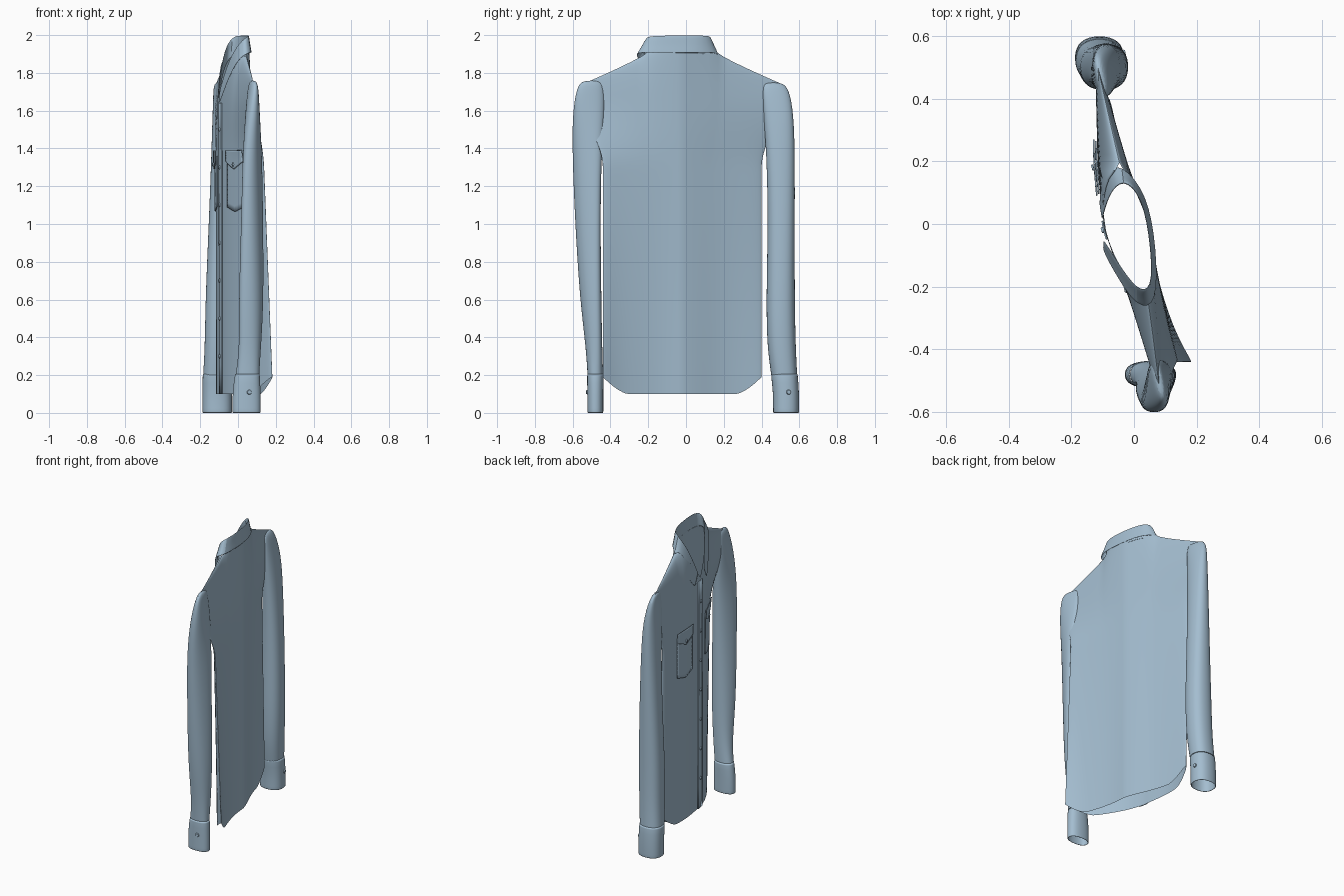
import bpy
import bmesh
from math import sin, cos, pi, sqrt, copysign
from mathutils import Vector, Matrix

if "Cube" in bpy.data.objects:
    bpy.data.objects.remove(bpy.data.objects["Cube"])

cloth = bpy.data.materials.new("pale_blue_cloth")
cloth.use_nodes = True
COLOUR = (0.37, 0.51, 0.63, 1)
cloth.diffuse_color = COLOUR
cloth.node_tree.nodes["Principled BSDF"].inputs["Base Color"].default_value = COLOUR


def finish(name, bm, subdivide=0, thickness=0):
    """Turn a bmesh into a smooth shaded, coloured object."""
    mesh = bpy.data.meshes.new(name)
    bm.to_mesh(mesh)
    bm.free()
    mesh.materials.append(cloth)
    obj = bpy.data.objects.new(name, mesh)
    bpy.context.collection.objects.link(obj)
    if thickness:
        shell = obj.modifiers.new("Thickness", 'SOLIDIFY')
        shell.thickness = thickness
    if subdivide:
        smooth = obj.modifiers.new("Smooth", 'SUBSURF')
        smooth.levels = smooth.render_levels = subdivide
    bpy.ops.object.select_all(action='DESELECT')
    obj.select_set(True)
    bpy.context.view_layer.objects.active = obj
    bpy.ops.object.shade_smooth_by_angle(angle=pi / 4)
    return obj


def grid(name, rows, flip=False, closed=False, cap=False, **kw):
    """Skin a list of point rows with quads."""
    bm = bmesh.new()
    verts = [[bm.verts.new(p) for p in row] for row in rows]
    count = len(rows[0])
    for low, high in zip(verts, verts[1:]):
        for c in range(count if closed else count - 1):
            d = (c + 1) % count
            quad = [low[c], low[d], high[d], high[c]]
            bm.faces.new(quad[::-1] if flip else quad)
    if cap:
        bm.faces.new(verts[0])
    return finish(name, bm, **kw)


# Torso shape: v runs across from -1 to 1, t runs up from 0 to 1
CENTRE_Y = -0.02
NECK = 0.37
HEIGHT = 1.75
TURN = -0.27


def shoulder_blend(z):
    s = min(max((z - 1.3) / 0.38, 0), 1)
    return s * s * (3 - 2 * s)


def half_width(z):
    return 0.42 + 0.11 * shoulder_blend(z)


def torso_point(v, t, front):
    a = abs(v)
    neck = sqrt(max(0, 1 - (v / NECK) ** 2))
    hem = 0.1 + 0.09 * max(0, (a - 0.68) / 0.32) ** 1.5
    slope = max(0, (a - NECK) / (1 - NECK))
    top = 1.9 - 0.16 * slope ** 0.9
    top += -0.24 * max(0, 1 - a / NECK) if front else 0.02 * neck
    z = hem + (top - hem) * t
    y = CENTRE_Y + v * half_width(z)
    puff = neck + (1 - neck) * sqrt(max(0, 1 - t ** 8))
    rounded = sqrt(max(0, 1 - a ** 8))
    # Hem corners sweep back, shoulder ends come forward
    sweep = (0.07 if v < 0 else 0.03) * max(0, 1 - z / HEIGHT)
    forward = (-0.065 if v < 0 else 0.02) * shoulder_blend(z) * a ** 1.3
    fold = 0.005 * sin(17 * y + 1) * (1 - t) * (1 - a)
    x = TURN * y + forward + fold
    if front:
        x += sweep * a ** 3 - (0.018 * rounded + 0.08 * (1 - a ** 1.3)) * puff
    else:
        x += sweep * a ** 4 + (0.012 * rounded + 0.036 * (1 - a) ** 1.2) * puff
    return Vector((x, y, z))


def front_point(y, z, lift=0.0):
    """Point on the chest at a given width and height."""
    v = (y - CENTRE_Y) / half_width(z)
    low, high = 0.0, 1.0
    for _ in range(20):
        mid = (low + high) / 2
        if torso_point(v, mid, True).z < z:
            low = mid
        else:
            high = mid
    p = torso_point(v, low, True)
    return Vector((p.x - lift, y, z))


COLS, ROWS = 60, 44
for name, front in (("back_panel", False), ("front_panel", True)):
    rows = [[torso_point(sin((c / COLS - 0.5) * pi), sin(r / ROWS * pi / 2), front)
             for c in range(COLS + 1)] for r in range(ROWS + 1)]
    grid(name, rows, flip=front)


# Plates that lie on the chest: placket, pockets and pocket flaps
def chest_plate(name, y0, y1, z0, z1, lift, point=0.0):
    n = 10
    rows = []
    for r in range(n + 1):
        row = []
        for c in range(n + 1):
            f = c / n
            low = z0 - point * (1 - abs(2 * f - 1))
            row.append(front_point(y0 + (y1 - y0) * f, low + (z1 - low) * r / n, lift))
        rows.append(row)
    grid(name, rows, flip=True, thickness=0.005)


def button(name, place, normal, radius=0.011):
    bm = bmesh.new()
    turn = Vector(normal).to_track_quat('Z', 'Y').to_matrix().to_4x4()
    bmesh.ops.create_cone(bm, cap_ends=True, segments=14, radius1=radius,
                          radius2=radius * 0.8, depth=0.006,
                          matrix=Matrix.Translation(place) @ turn)
    finish(name, bm)


FACING = (-1, TURN, 0)
chest_plate("button_placket", CENTRE_Y - 0.03, CENTRE_Y + 0.03, 0.1, 1.64, 0.006)
for i in range(7):
    button(f"front_button_{i}", front_point(CENTRE_Y, 0.3 + 0.2 * i, 0.009), FACING)
for side, middle in (("right", -0.21), ("left", 0.18)):
    chest_plate(side + "_pocket", middle - 0.085, middle + 0.085, 1.09, 1.36, 0.007, 0.025)
    chest_plate(side + "_pocket_flap", middle - 0.09, middle + 0.09, 1.33, 1.39, 0.014, 0.04)
    button(side + "_pocket_button", front_point(middle, 1.315, 0.018), FACING)

# Folded collar, from one front tip round the back of the neck to the other
fold_line = [(-.1, .01, 1.7), (-.08, .09, 1.9), (-.035, .145, 2), (.025, .09, 2),
             (.052, -.07, 2), (.058, -.21, 2), (.01, -.21, 1.97), (-.05, -.12, 1.87),
             (-.095, -.05, 1.7)]
leaf_edge = [(-.115, .06, 1.61), (-.1, .17, 1.78), (-.045, .2, 1.91), (.045, .1, 1.905),
             (.074, -.08, 1.905), (.076, -.265, 1.91), (.01, -.27, 1.89), (-.05, -.18, 1.78),
             (-.105, -.08, 1.62)]
neck = Vector((-.01, -.04, 1.86))
stand = [neck + (Vector(p) - neck) * 0.82 for p in leaf_edge]


def mix(a, b, f):
    return [Vector(p).lerp(Vector(q), f) for p, q in zip(a, b)]


def spread(points, out):
    return [Vector(p) + Vector((p[0] + .01, p[1] + .04, 0)).normalized() * out for p in points]


collar_rows = [stand, mix(stand, fold_line, 0.5), mix(stand, fold_line, 0.92),
               spread(fold_line, 0.004),
               spread(mix(fold_line, leaf_edge, 0.12), 0.006),
               mix(fold_line, leaf_edge, 0.6), leaf_edge]
grid("collar", collar_rows, subdivide=2, thickness=0.004)


# Sleeves: each ring is height, centre x, centre y, radius x, radius y, skew
def ring(z, x, y, rx, ry, skew=0.0, sides=16):
    points = []
    for i in range(sides):
        angle = 2 * pi * i / sides
        dx, dy = (r * copysign(abs(s) ** 0.85, s)
                  for r, s in ((rx, cos(angle)), (ry, sin(angle))))
        points.append((x + dx + skew * dy, y + dy, z))
    return points


right_rings = [(1.76, .08, -.5, .01, .045, -.2), (1.73, .08, -.505, .025, .075, -.2),
               (1.58, .077, -.515, .042, .088, 0), (1.36, .076, -.525, .046, .078, .3),
               (1, .075, -.52, .05, .068, .4), (.6, .07, -.505, .062, .058, .4),
               (.35, .065, -.487, .056, .044, .3), (.2, .05, -.48, .064, .042, 0)]
left_rings = [(1.75, -.106, .46, .01, .045, -.2), (1.72, -.103, .475, .025, .072, -.2),
              (1.58, -.094, .49, .042, .082, 0), (1.36, -.09, .502, .052, .076, 0),
              (1, -.09, .505, .066, .072, 0), (.6, -.094, .5, .08, .077, 0),
              (.35, -.1, .505, .077, .077, 0), (.2, -.11, .52, .076, .07, 0)]
sleeves = (("right", right_rings, (.045, -.48, .076, .043), (0.2, -1, 0)),
           ("left", left_rings, (-.11, .53, .08, .07), (1, 0.2, 0)))
for side, rings, wrist, outward in sleeves:
    grid(side + "_sleeve", [ring(*r) for r in rings], flip=True, closed=True,
         cap=True, subdivide=2)
    x, y, rx, ry = wrist
    top = rings[-1]
    cuff = [ring(0.21, top[1], top[2], top[3] + .003, top[4] + .003)]
    cuff += [ring(z, *wrist) for z in (0.11, 0.012, 0)]
    grid(side + "_cuff", cuff, flip=True, closed=True, subdivide=1, thickness=0.005)
    # Cuff button
    out = Vector(outward).normalized()
    rim = Vector((x + out.x * rx, y + out.y * ry, 0.11))
    button(side + "_cuff_button", rim + out * 0.002, outward, 0.013)
